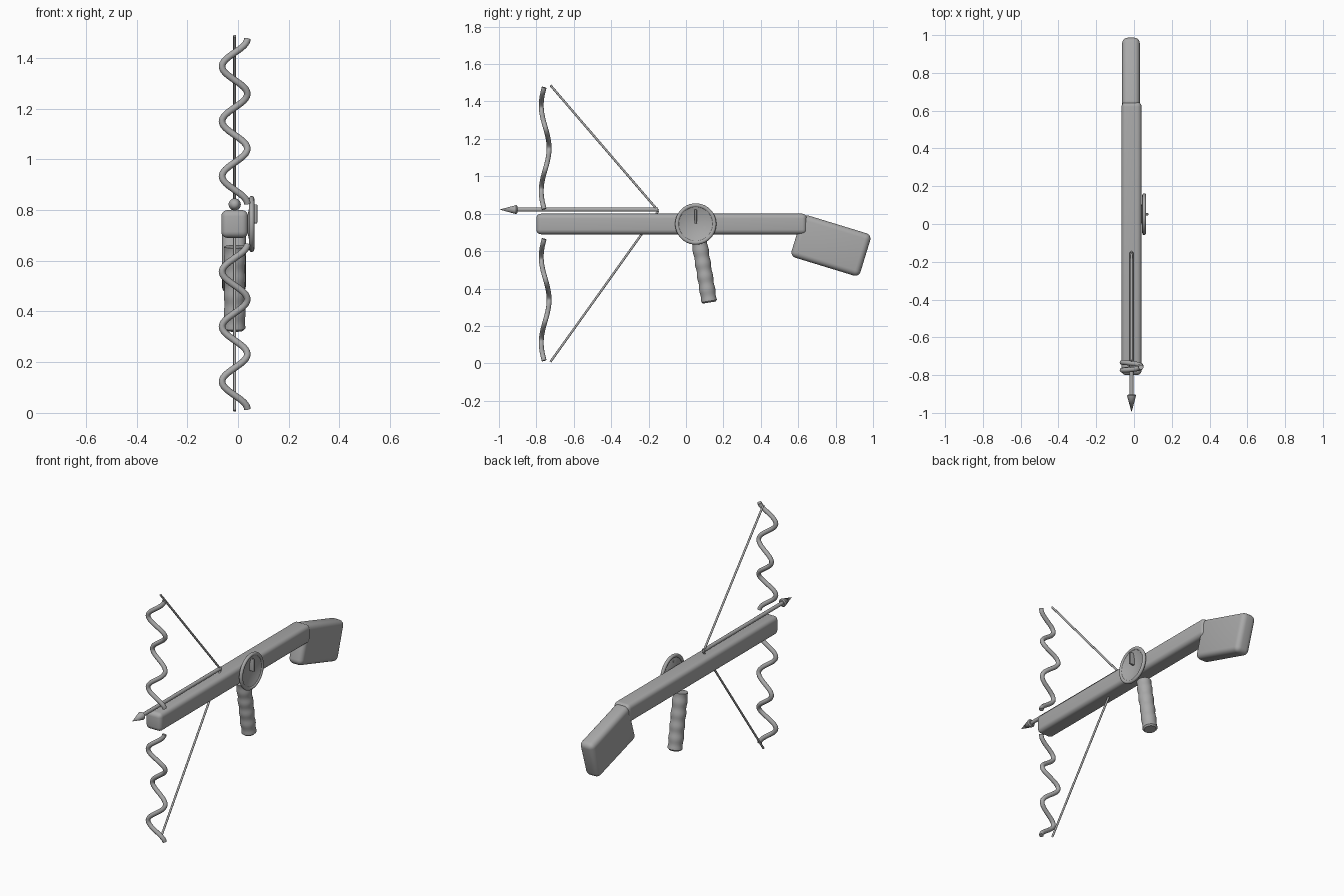
import bpy, bmesh, math
from mathutils import Vector, Matrix

cube = bpy.data.objects.get("Cube")
if cube:
    bpy.data.objects.remove(cube, do_unlink=True)

grey = bpy.data.materials.new("plain grey")
grey.use_nodes = True
GREY = (0.4, 0.4, 0.4, 1)
grey.diffuse_color = GREY
grey.node_tree.nodes["Principled BSDF"].inputs["Base Color"].default_value = GREY

CX = -0.013   # centre plane of the weapon


def finish(bm, name, angle=40):
    """Turn a bmesh into a smooth shaded object."""
    bmesh.ops.recalc_face_normals(bm, faces=bm.faces)
    mesh = bpy.data.meshes.new(name)
    bm.to_mesh(mesh)
    bm.free()
    mesh.materials.append(grey)
    ob = bpy.data.objects.new(name, mesh)
    bpy.context.collection.objects.link(ob)
    bpy.ops.object.select_all(action='DESELECT')
    ob.select_set(True)
    bpy.context.view_layer.objects.active = ob
    bpy.ops.object.shade_smooth_by_angle(angle=math.radians(angle))
    return ob


def rounded_box(name, centre, size, radius, tilt=0):
    bm = bmesh.new()
    bmesh.ops.create_cube(bm, size=1)
    bmesh.ops.scale(bm, vec=size, verts=bm.verts)
    bmesh.ops.bevel(bm, geom=bm.edges[:], offset=radius, segments=5,
                    profile=0.5, affect='EDGES')
    bmesh.ops.transform(bm, verts=bm.verts, matrix=Matrix.Translation(centre)
                        @ Matrix.Rotation(math.radians(tilt), 4, 'X'))
    return finish(bm, name)


def lathe(name, profile, origin, axis, sides=32):
    """Spin (radius, height) pairs around an axis."""
    bm = bmesh.new()
    pts = [bm.verts.new((r, 0, h)) for r, h in profile]
    edges = [bm.edges.new(pair) for pair in zip(pts, pts[1:])]
    bmesh.ops.spin(bm, geom=pts + edges, cent=(0, 0, 0), axis=(0, 0, 1),
                   angle=math.tau, steps=sides)
    bmesh.ops.remove_doubles(bm, verts=bm.verts, dist=1e-5)
    turn = Vector(axis).to_track_quat('Z', 'Y').to_matrix().to_4x4()
    bmesh.ops.transform(bm, verts=bm.verts,
                        matrix=Matrix.Translation(origin) @ turn)
    return finish(bm, name)


def rod(name, a, b, radius, sides=16):
    a, b = Vector(a), Vector(b)
    length = (b - a).length
    return lathe(name, [(0, 0), (radius, 0), (radius, length), (0, length)],
                 a, b - a, sides)


def tube(name, path, radius, sides=12):
    """Sweep a capped circle along a path."""
    bm = bmesh.new()
    rings = []
    for i, p in enumerate(path):
        t = path[min(i + 1, len(path) - 1)] - path[max(i - 1, 0)]
        u = t.cross(Vector((0, 1, 0))).normalized()
        v = t.cross(u).normalized()
        rings.append([bm.verts.new(p + radius * (u * math.cos(k * math.tau / sides)
                                                 + v * math.sin(k * math.tau / sides)))
                      for k in range(sides)])
    for low, high in zip(rings, rings[1:]):
        for k in range(sides):
            n = (k + 1) % sides
            bm.faces.new((low[k], low[n], high[n], high[k]))
    for ring in (rings[0], rings[-1]):
        bm.faces.new(ring)
    return finish(bm, name)


# Body and shoulder stock
rounded_box("body", (CX, -0.077, 0.745), (0.106, 1.446, 0.11), 0.025)
rounded_box("shoulder_stock", (-0.016, 0.775, 0.63), (0.094, 0.385, 0.236), 0.03, -17)

# Grip with gentle finger ridges
grip = [(0, 0), (0.034, 0), (0.042, 0.008)]
for i in range(33):
    h = 0.015 + i * 0.01
    grip.append((0.0415 + 0.0018 * math.cos(h * math.tau / 0.07), h))
grip.append((0, grip[-1][1]))
lathe("grip", grip, (CX, 0.125, 0.325), (0, -0.165, 1))

# Springy wavy limbs above and below the body
def limb(name, base):
    length, steps = 0.65, 72
    path = []
    for i in range(steps + 1):
        t = i / steps
        path.append(Vector((CX + 0.05 * math.cos(t * 3 * math.tau),
                            -0.753 + 0.021 * math.cos((t - 0.5) * 1.42 * math.tau),
                            base + length * t)))
    tube(name, path, 0.013)

limb("upper_limb", 0.825)
limb("lower_limb", 0.015)

# Drawn string
nock = (CX, -0.148, 0.815)
rod("upper_string", (CX, -0.725, 1.487), nock, 0.006)
rod("lower_string", (CX, -0.725, 0.008), nock, 0.006)

# Bolt
rod("bolt_shaft", (CX, -0.15, 0.822), (CX, -0.92, 0.822), 0.011)
lathe("bolt_head", [(0, 0), (0.018, 0), (0.024, 0.006), (0, 0.095)],
      (CX, -0.902, 0.822), (0, -1, 0))

# Side dial: shallow bowl, raised rim and pointer
bowl = [(0.095 * i / 10, 0.018 * (i / 10) ** 2) for i in range(11)]
bowl += [(r, h - 0.006) for r, h in reversed(bowl)]
lathe("dial_bowl", bowl, (0.042, 0.052, 0.745), (1, 0, 0), 40)
rim = [(0.1 + 0.0105 * math.cos(a * math.tau / 12),
        0.0105 * math.sin(a * math.tau / 12)) for a in range(13)]
lathe("dial_rim", rim, (0.054, 0.052, 0.745), (1, 0, 0), 40)
rounded_box("dial_pointer", (0.06, 0.052, 0.785), (0.032, 0.012, 0.075), 0.003)
